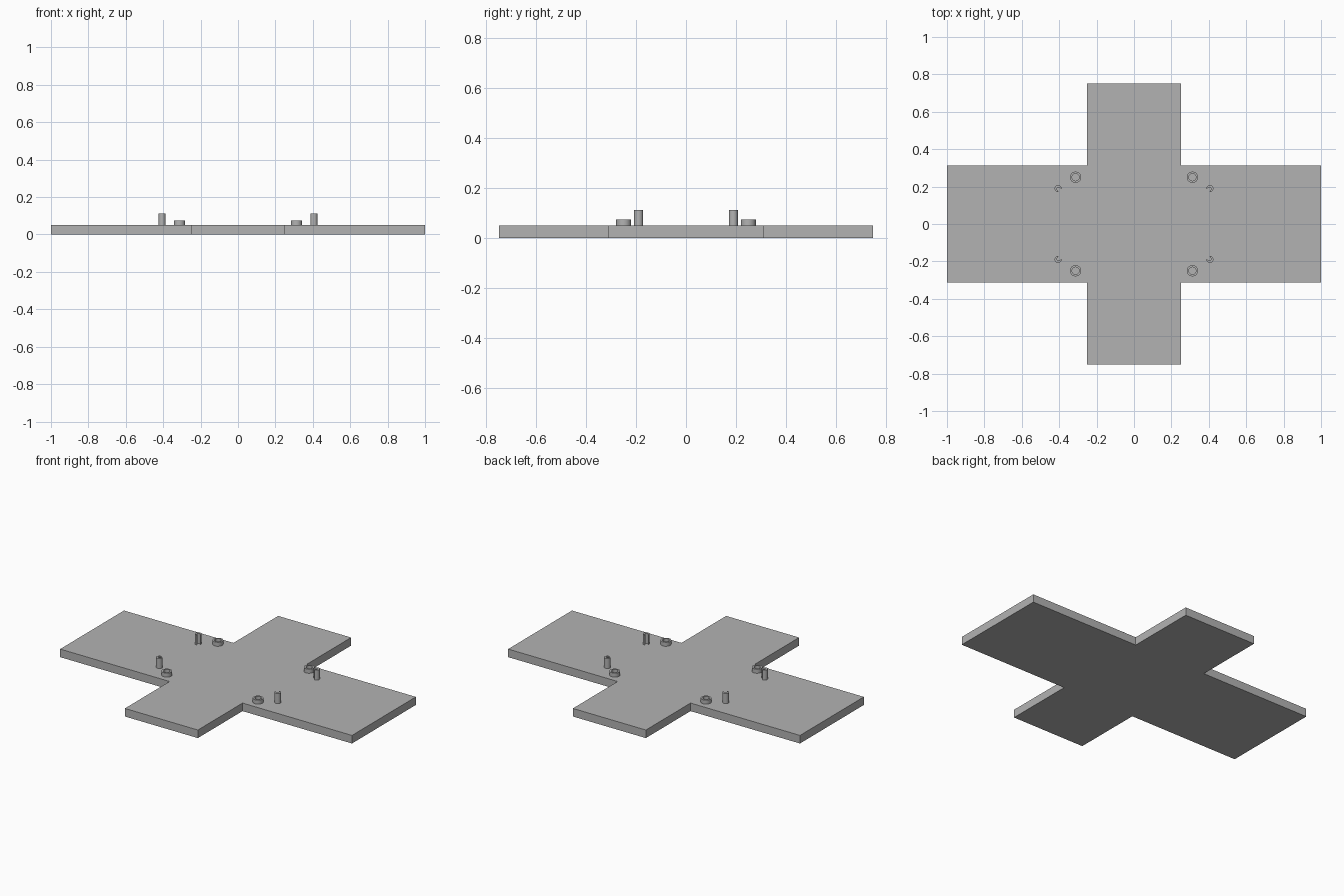
import bpy, bmesh
from math import sin, cos, pi, atan2
from mathutils import Vector

cube = bpy.data.objects.get("Cube")
if cube:
    bpy.data.objects.remove(cube, do_unlink=True)

grey = bpy.data.materials.new("light_grey")
grey.use_nodes = True
grey.diffuse_color = (0.45, 0.45, 0.45, 1)
grey.node_tree.nodes["Principled BSDF"].inputs["Base Color"].default_value = (0.45, 0.45, 0.45, 1)

PLATE_TOP = 0.05


def finish(name, bm, smooth=False):
    bmesh.ops.recalc_face_normals(bm, faces=bm.faces)
    mesh = bpy.data.meshes.new(name)
    bm.to_mesh(mesh)
    bm.free()
    mesh.materials.append(grey)
    obj = bpy.data.objects.new(name, mesh)
    bpy.context.collection.objects.link(obj)
    if smooth:
        bpy.ops.object.select_all(action="DESELECT")
        obj.select_set(True)
        bpy.context.view_layer.objects.active = obj
        bpy.ops.object.shade_smooth_by_angle(angle=pi / 6)
    return obj


def prism(name, outline, z0, z1, smooth=False):
    bm = bmesh.new()
    base = bm.faces.new([bm.verts.new((x, y, z0)) for x, y in outline])
    top = bmesh.ops.extrude_face_region(bm, geom=[base], use_keep_orig=True)
    moved = [g for g in top["geom"] if isinstance(g, bmesh.types.BMVert)]
    bmesh.ops.translate(bm, verts=moved, vec=(0, 0, z1 - z0))
    return finish(name, bm, smooth)


def ring(name, x, y, outer, inner, z0, z1, sides=32):
    # Closed rectangular section swept around the axis
    bm = bmesh.new()
    section = [(inner, z0), (outer, z0), (outer, z1), (inner, z1)]
    loops = []
    for i in range(sides):
        a = 2 * pi * i / sides
        loops.append([bm.verts.new((x + r * cos(a), y + r * sin(a), z)) for r, z in section])
    for i in range(sides):
        p, q = loops[i], loops[(i + 1) % sides]
        for k in range(4):
            n = (k + 1) % 4
            bm.faces.new((p[k], q[k], q[n], p[n]))
    return finish(name, bm, True)


def slotted_outline(x, y, radius, slot, facing, steps=24):
    # Round outline with a rounded slot open towards the facing angle
    half = 0.6
    pts = []
    for i in range(steps + 1):
        a = half + (2 * pi - 2 * half) * i / steps
        pts.append((radius * cos(a), radius * sin(a)))
    for i in range(9):
        a = -pi / 2 - pi * i / 8
        pts.append((0.004 + slot * cos(a), slot * sin(a)))
    c, s = cos(facing), sin(facing)
    return [(x + u * c - v * s, y + u * s + v * c) for u, v in pts]


# Cross-shaped base plate
quarter = [(1, 0.3125), (0.25, 0.3125), (0.25, 0.75)]
outline = []
for sx, sy in ((1, 1), (-1, 1), (-1, -1), (1, -1)):
    pts = [(sx * x, sy * y) for x, y in quarter]
    outline += pts if sx * sy > 0 else pts[::-1]
prism("base_plate", outline, 0, PLATE_TOP)

# Ring bosses and slotted posts, one of each per corner
for sx, side in ((1, "left"), (-1, "right")):
    for sy, end in ((1, "back"), (-1, "front")):
        ring(f"{end}_{side}_ring", sx * 0.3125, sy * 0.25, 0.03, 0.019, PLATE_TOP, 0.075)
        x, y = sx * 0.406, sy * 0.19
        shape = slotted_outline(x, y, 0.0185, 0.009, atan2(-sy, -sx))
        prism(f"{end}_{side}_post", shape, PLATE_TOP, 0.1125, True)
